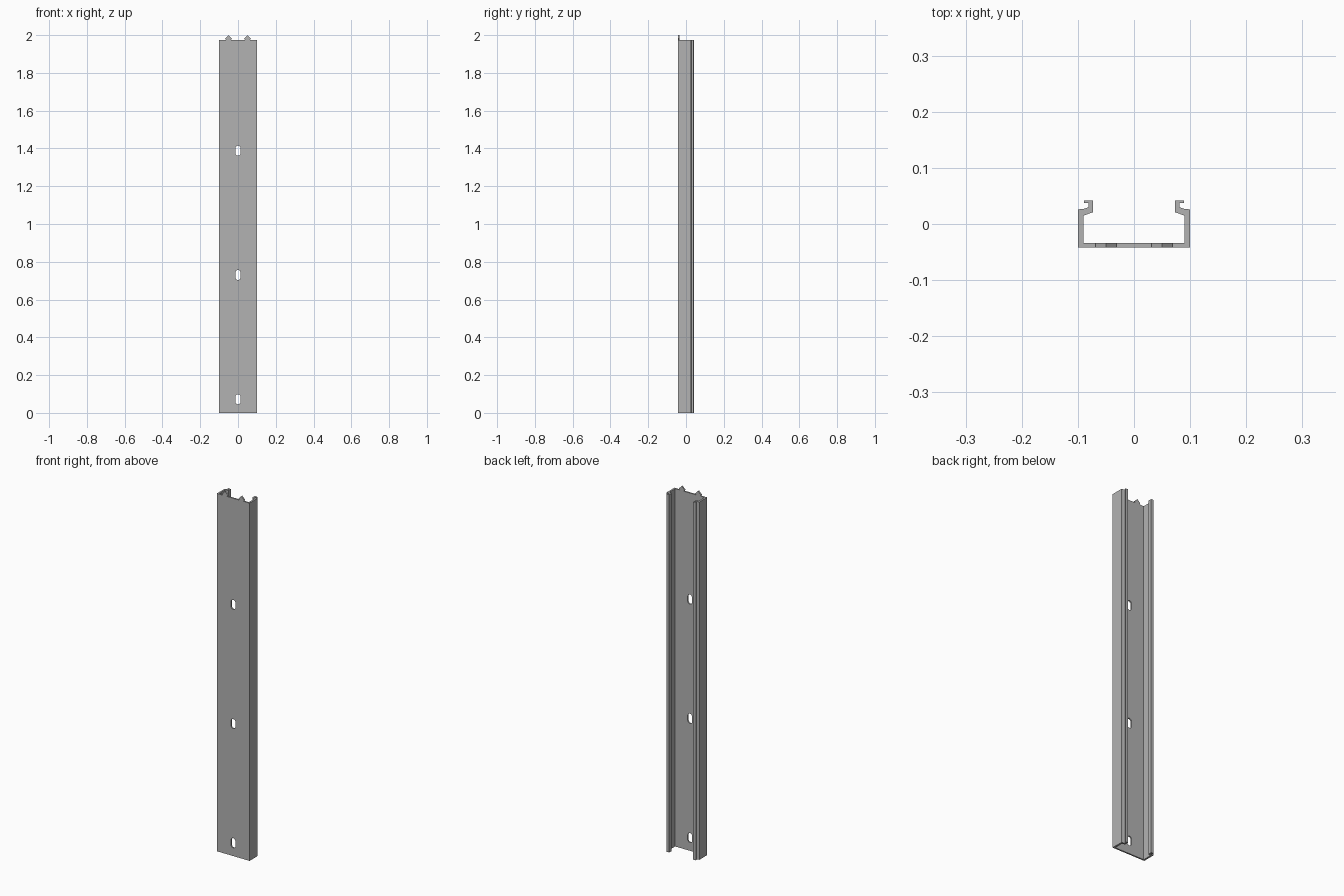
import bpy, bmesh, math
from mathutils import Vector

cube = bpy.data.objects.get("Cube")
if cube:
    bpy.data.objects.remove(cube, do_unlink=True)

HEIGHT = 1.975      # channel length without the tabs
FRONT = -0.042      # outer face of the web
WEB = 0.008         # web thickness

steel = bpy.data.materials.new("grey steel")
steel.use_nodes = True
colour = (0.45, 0.45, 0.45, 1)
steel.diffuse_color = colour
steel.node_tree.nodes["Principled BSDF"].inputs["Base Color"].default_value = colour


def prism(name, points, direction):
    """Extrude a closed outline along a direction into a solid object."""
    bm = bmesh.new()
    face = bm.faces.new([bm.verts.new(p) for p in points])
    new = bmesh.ops.extrude_face_region(bm, geom=[face])["geom"]
    bmesh.ops.translate(bm, vec=Vector(direction),
                        verts=[v for v in new if isinstance(v, bmesh.types.BMVert)])
    bmesh.ops.recalc_face_normals(bm, faces=bm.faces)
    mesh = bpy.data.meshes.new(name)
    bm.to_mesh(mesh)
    bm.free()
    mesh.materials.append(steel)
    obj = bpy.data.objects.new(name, mesh)
    bpy.context.collection.objects.link(obj)
    return obj


# Channel: half section with hooked lip, mirrored across the middle
half = [(0.1, FRONT), (0.1, 0.026), (0.09, 0.027), (0.081, 0.030), (0.081, 0.037),
        (0.089, 0.037), (0.089, 0.042), (0.073, 0.042), (0.073, 0.021),
        (0.09, 0.015), (0.09, FRONT + WEB)]
section = half + [(-x, y) for x, y in reversed(half)]
channel = prism("channel_rail", [(x, y, 0) for x, y in section], (0, 0, HEIGHT))

# Mounting slots cut through the web
RADIUS, STRAIGHT, STEPS = 0.0135, 0.013, 10
for i, z in enumerate((0.072, 0.73, 1.388)):
    outline = []
    for start, shift in ((0, STRAIGHT), (math.pi, -STRAIGHT)):
        for k in range(STEPS + 1):
            a = start + math.pi * k / STEPS
            outline.append((RADIUS * math.cos(a), FRONT - 0.01,
                            z + shift + RADIUS * math.sin(a)))
    cutter = prism(f"slot_cutter_{i + 1}", outline, (0, WEB + 0.02, 0))
    cutter.hide_render = True
    cut = channel.modifiers.new("slot", "BOOLEAN")
    cut.operation = "DIFFERENCE"
    cut.solver = "EXACT"
    cut.object = cutter
    bpy.context.view_layer.objects.active = channel
    bpy.ops.object.modifier_apply(modifier=cut.name)
    bpy.data.objects.remove(cutter, do_unlink=True)

# Pointed tabs on the top edge of the web
tab = [(-0.012, 0), (-0.0185, 0.0065), (0, 0.025), (0.0185, 0.0065), (0.012, 0)]
for name, cx in (("left_tab", 0.05), ("right_tab", -0.05)):
    prism(name, [(cx + x, FRONT, HEIGHT + z) for x, z in tab], (0, WEB, 0))
